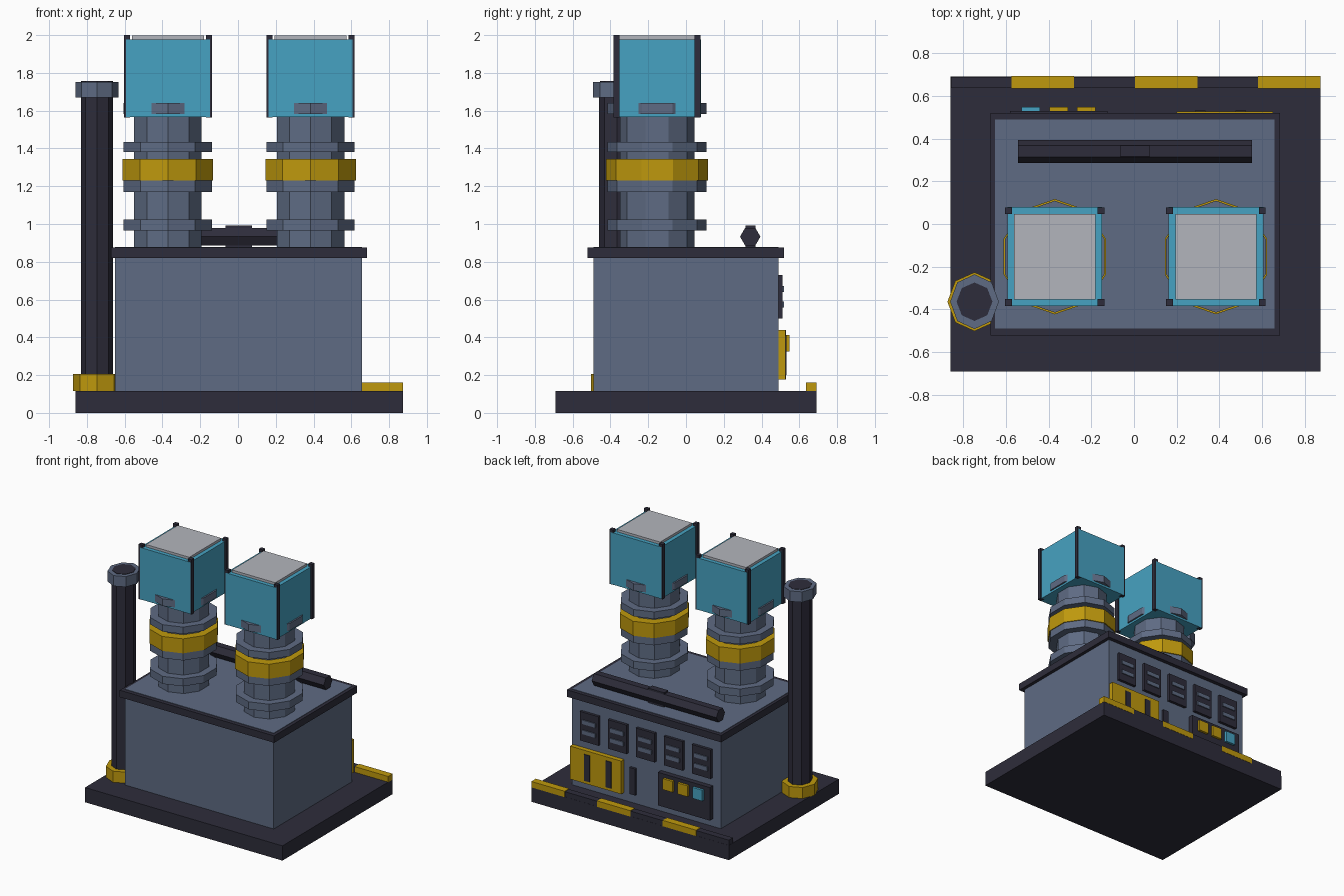
import bpy
from math import pi

cube = bpy.data.objects.get("Cube")
if cube:
    bpy.data.objects.remove(cube, do_unlink=True)


def to_linear(c):
    return c / 12.92 if c <= 0.04045 else ((c + 0.055) / 1.055) ** 2.4


def material(name, *srgb):
    mat = bpy.data.materials.new(name)
    mat.use_nodes = True
    colour = [to_linear(c) for c in srgb] + [1]
    mat.diffuse_color = colour
    mat.node_tree.nodes["Principled BSDF"].inputs["Base Color"].default_value = colour
    return mat


DARK = material("dark_metal", 0.18, 0.175, 0.23)
SLATE = material("slate_blue", 0.37, 0.42, 0.515)
TEAL = material("teal", 0.275, 0.635, 0.76)
YELLOW = material("safety_yellow", 0.75, 0.6, 0.05)
GREY = material("light_grey", 0.7, 0.71, 0.74)


def finish(name, mat):
    obj = bpy.context.object
    obj.name = name
    obj.data.materials.append(mat)
    bpy.ops.object.transform_apply(location=False, rotation=True, scale=True)
    return obj


def box(name, mat, x, y, z):
    """Box from (low, high) pairs on each axis."""
    pairs = (x, y, z)
    bpy.ops.mesh.primitive_cube_add(size=1, location=[(a + b) / 2 for a, b in pairs])
    bpy.context.object.scale = [b - a for a, b in pairs]
    return finish(name, mat)


def prism(name, mat, sides, centre, radii, z):
    """Upright prism with a corner pointing to +y and slightly oval radii."""
    bpy.ops.mesh.primitive_cylinder_add(vertices=sides, radius=1, depth=1,
                                        location=(*centre, (z[0] + z[1]) / 2))
    bpy.context.object.scale = (*radii, z[1] - z[0])
    return finish(name, mat)


def span(centre, half):
    return (centre - half, centre + half)


# Base and curb with warning stripes along the back
box("base", DARK, (-0.86, 0.873), (-0.69, 0.69), (0, 0.117))
box("curb", DARK, (-0.858, 0.871), (0.637, 0.689), (0.11, 0.158))
for i in range(3):
    left = -0.573 + i * 0.577
    box("curb_stripe", YELLOW, (left, left + 0.293), (0.635, 0.692), (0.115, 0.162))

# Main housing with a projecting roof rim
box("housing", SLATE, (-0.65, 0.657), (-0.49, 0.49), (0.11, 0.878))
box("roof_rim", DARK, (-0.673, 0.683), (-0.522, 0.52), (0.82, 0.875))

# Exhaust pipe
PIPE = (-0.747, -0.364)
prism("pipe_collar", YELLOW, 8, PIPE, (0.127, 0.138), (0.115, 0.205))
prism("pipe", DARK, 8, PIPE, (0.085, 0.096), (0.115, 1.7))
prism("pipe_cap", SLATE, 8, PIPE, (0.114, 0.128), (1.67, 1.753))
prism("pipe_opening", DARK, 8, PIPE, (0.084, 0.09), (1.7, 1.756))


# Towers: ringed columns, each carrying a panelled tank
def tower(cx):
    cy = -0.153
    prism("column", SLATE, 10, (cx, cy), (0.188, 0.197), (0.87, 1.6))
    for low, high in ((0.965, 1.025), (1.17, 1.232), (1.38, 1.435), (1.583, 1.64)):
        prism("flange", SLATE, 10, (cx, cy), (0.246, 0.262), (low, high))
    prism("yellow_band", YELLOW, 10, (cx, cy), (0.252, 0.27), (1.23, 1.345))
    box("tank", TEAL, span(cx, 0.222), span(cy, 0.232), (1.567, 1.978))
    box("tank_lid", GREY, span(cx, 0.19), span(cy, 0.2), (1.97, 1.997))
    for sx in (-1, 1):
        for sy in (-1, 1):
            box("corner_post", DARK, span(cx + sx * 0.217, 0.016),
                span(cy + sy * 0.215, 0.016), (1.565, 2.0))


tower(-0.371)
tower(0.384)

# Roof conduit with a junction box
bpy.ops.mesh.primitive_cylinder_add(vertices=6, radius=0.054, depth=1.095,
                                    location=(0.005, 0.34, 0.933), rotation=(0, pi / 2, 0))
finish("conduit", DARK)
box("junction_box", DARK, span(0.005, 0.07), span(0.342, 0.026), (0.87, 0.993))

# Louvred windows on the back wall
for i in range(-2, 3):
    wx = i * 0.246
    box("window", DARK, span(wx, 0.082), (0.48, 0.512), (0.5, 0.73))
    for z in (0.575, 0.655):
        box("louvre", SLATE, span(wx, 0.058), (0.5, 0.52), span(z, 0.016))

# Yellow door with slots, and a wall slot beside it
box("door", YELLOW, (0.2, 0.65), (0.48, 0.527), (0.178, 0.44))
for sx in (0.5, 0.31):
    box("door_slot", DARK, span(sx, 0.025), (0.52, 0.532), (0.2, 0.41))
box("wall_slot", DARK, span(0.115, 0.025), (0.48, 0.51), (0.19, 0.4))

# Control panel with indicator lights
box("control_panel", DARK, (-0.58, -0.125), (0.48, 0.53), (0.178, 0.44))
for lx, mat in ((-0.223, YELLOW), (-0.353, YELLOW), (-0.484, TEAL)):
    box("indicator", mat, span(lx, 0.043), (0.52, 0.549), (0.325, 0.412))
